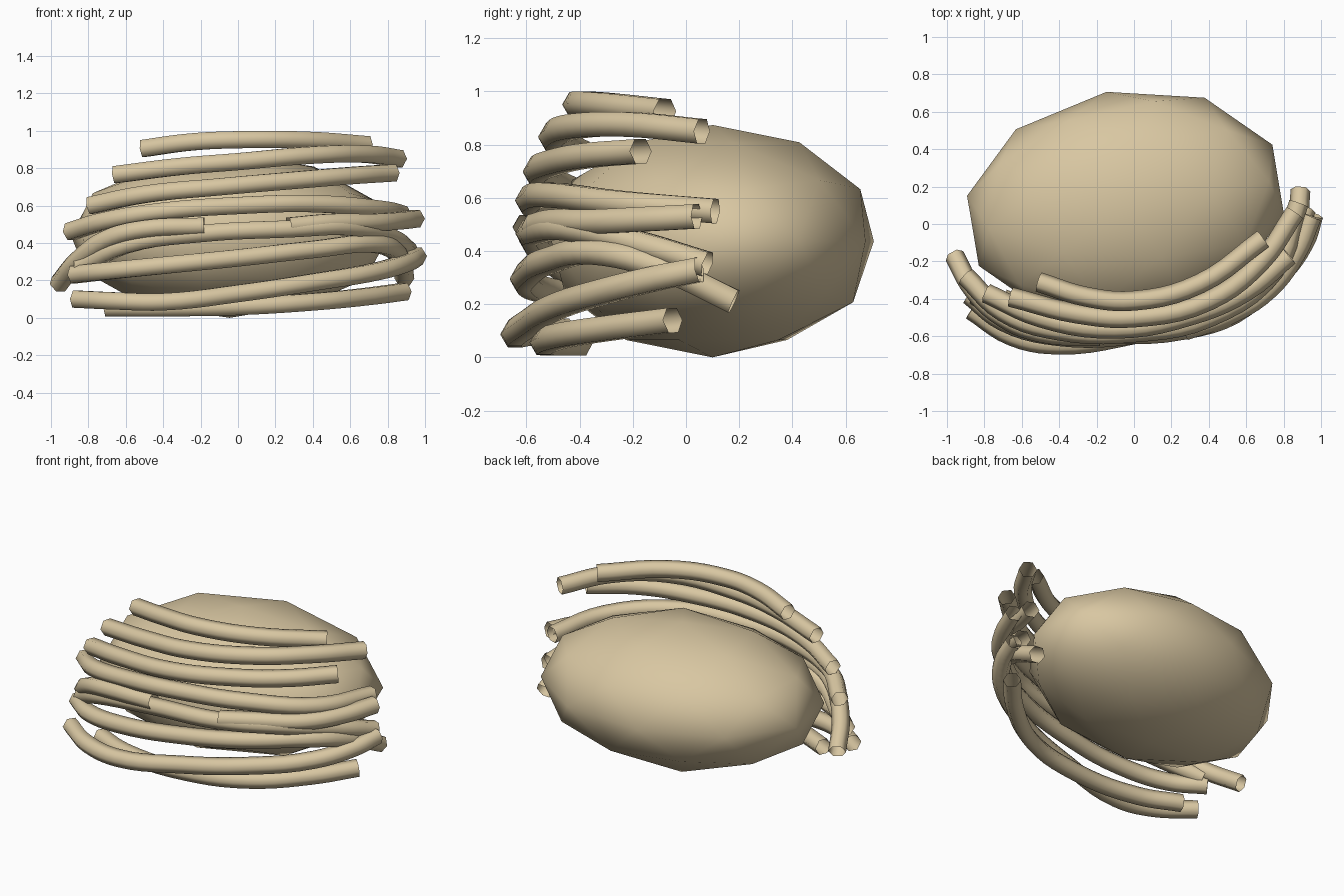
import bpy, math

if "Cube" in bpy.data.objects:
    bpy.data.objects.remove(bpy.data.objects["Cube"])

mat = bpy.data.materials.new("tan")
mat.diffuse_color = (0.69, 0.57, 0.36, 1)
mat.use_nodes = True
mat.node_tree.nodes["Principled BSDF"].inputs["Base Color"].default_value = mat.diffuse_color

# Faceted ellipsoid body
bpy.ops.mesh.primitive_ico_sphere_add(subdivisions=2, radius=1, location=(-0.045, 0.1, 0.437),
                                      rotation=(0, 0, math.radians(9.5)))
body = bpy.context.object
body.name = "body"
body.scale = (0.87, 0.615, 0.437)
body.data.materials.append(mat)
bpy.ops.object.shade_smooth()


def strand(name, points, radius=0.053):
    """Open six-sided tube swept along a smooth path."""
    cu = bpy.data.curves.new(name, 'CURVE')
    cu.dimensions = '3D'
    cu.bevel_depth = radius
    cu.bevel_resolution = 1
    cu.resolution_u = 5
    cu.twist_mode = 'Z_UP'
    sp = cu.splines.new('BEZIER')
    sp.bezier_points.add(len(points) - 1)
    for bp, co in zip(sp.bezier_points, points):
        bp.co = co
        bp.handle_left_type = bp.handle_right_type = 'AUTO'
    ob = bpy.data.objects.new(name, cu)
    bpy.context.collection.objects.link(ob)
    cu.materials.append(mat)
    bpy.ops.object.select_all(action='DESELECT')
    ob.select_set(True)
    bpy.context.view_layer.objects.active = ob
    bpy.ops.object.convert(target='MESH')
    bpy.ops.object.shade_smooth()


# Strands wrapped round the front, from top to bottom
strand("strand_top", [(-.51, -.31, .905), (-.25, -.39, .94), (0, -.41, .952),
                      (.35, -.32, .95), (.69, -.08, .925)])
strand("strand_second", [(-.66, -.39, .765), (-.3, -.48, .81), (0, -.5, .835),
                         (.4, -.41, .87), (.68, -.2, .875), (.86, .06, .85)])
strand("strand_third", [(-.79, -.37, .6), (-.5, -.5, .66), (-.1, -.56, .7),
                        (.3, -.49, .735), (.6, -.36, .76), (.83, -.17, .775)])
strand("strand_fourth", [(-.9, -.28, .46), (-.7, -.47, .52), (-.4, -.57, .57),
                         (0, -.58, .6), (.4, -.5, .61), (.75, -.25, .58), (.88, .11, .55)])
strand("strand_hooked", [(-.96, -.17, .18), (-.86, -.35, .3), (-.7, -.5, .42),
                         (-.5, -.58, .475), (-.18, -.6, .49)])
strand("strand_middle", [(-.85, -.38, .27), (-.6, -.53, .39), (-.2, -.58, .45),
                         (.27, -.565, .475), (.6, -.44, .485), (.83, -.15, .42), (.92, .08, .35)])
strand("strand_short", [(.27, -.57, .49), (.5, -.49, .51), (.72, -.35, .51), (.87, -.15, .52),
                        (.95, .04, .53)])
strand("strand_drooping", [(-.88, -.38, .23), (-.7, -.52, .25), (-.4, -.6, .28), (0, -.59, .32),
                           (.4, -.51, .365), (.72, -.34, .395), (.86, -.1, .34), (.89, .18, .21)])
strand("strand_low", [(-.87, -.46, .1), (-.65, -.6, .09), (-.4, -.645, .085), (0, -.59, .13),
                      (.4, -.49, .19), (.75, -.3, .25), (.91, -.1, .3), (.96, .05, .33)])
strand("strand_bottom", [(-.7, -.4, .053), (-.45, -.5, .053), (0, -.53, .06),
                         (.4, -.45, .085), (.7, -.25, .115), (.89, -.05, .14)])
